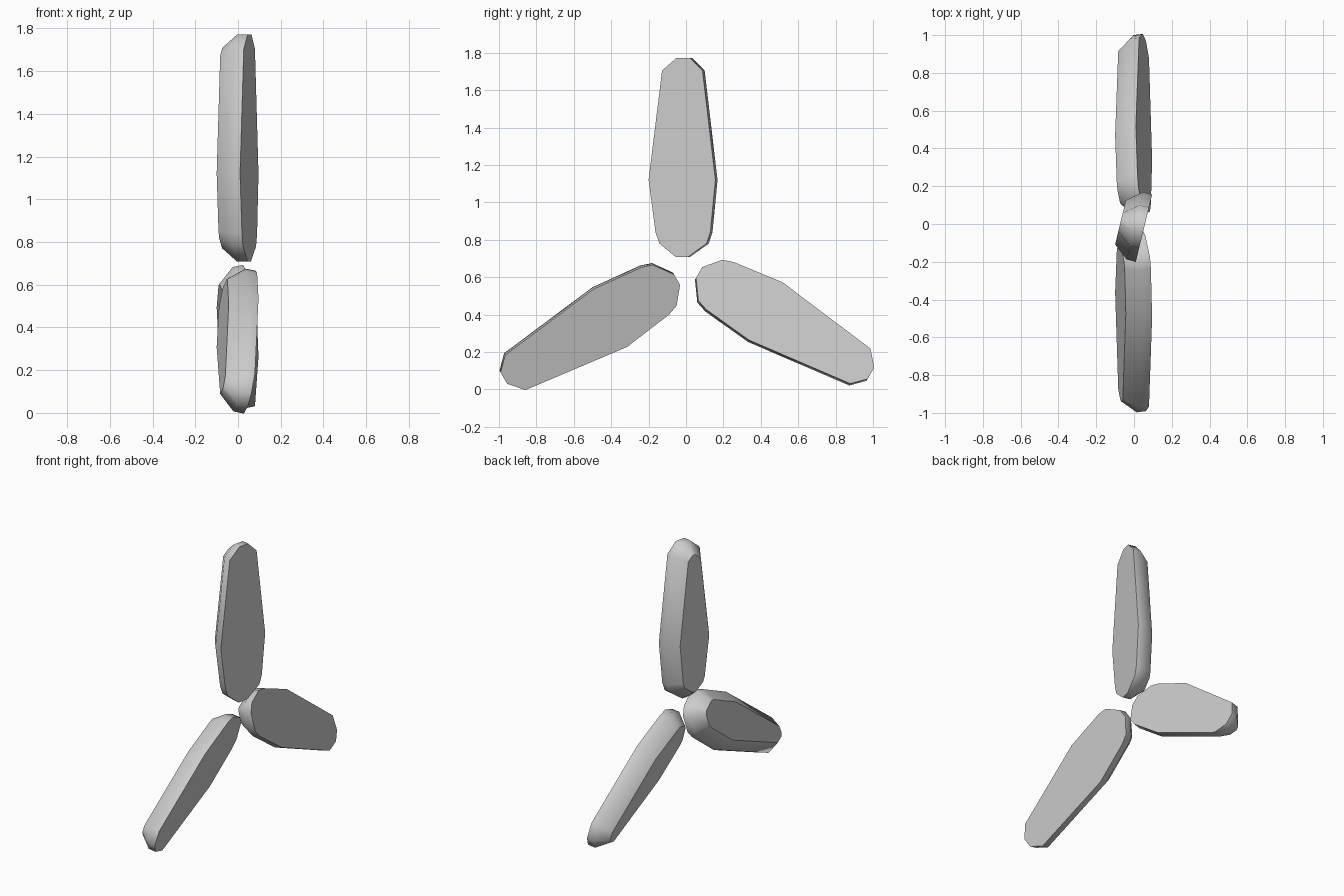
import bpy, bmesh, math
from mathutils import Matrix, Vector

cube = bpy.data.objects.get("Cube")
if cube:
    bpy.data.objects.remove(cube, do_unlink=True)

HUB_Z = 0.64
PITCH = math.radians(-13.6)
FRONT_X, RIM_DEPTH, CHAMFER_DEPTH, CHAMFER_INSET = 0.058, 0.05, 0.078, 0.063

# Blade outline (width, height), clockwise from the tip
OUTLINE = [(-0.05, 1.773), (0.02, 1.773), (0.088, 1.705), (0.157, 1.12),
           (0.13, 0.84), (0.11, 0.78), (0.01, 0.708), (-0.055, 0.708),
           (-0.142, 0.78), (-0.163, 0.84), (-0.2, 1.12), (-0.128, 1.705)]

grey = bpy.data.materials.new("blade_grey")
grey.use_nodes = True
colour = (0.6, 0.6, 0.6, 1)
grey.diffuse_color = colour
grey.node_tree.nodes["Principled BSDF"].inputs["Base Color"].default_value = colour


def blade_mesh():
    bm = bmesh.new()
    stretch = 1 / math.cos(PITCH)
    # Flat front face and straight rim
    front, back = [[bm.verts.new((x, y * stretch, z - HUB_Z)) for y, z in OUTLINE]
                   for x in (0, -RIM_DEPTH)]
    bm.faces.new(front)
    back_face = bm.faces.new(back)
    n = len(OUTLINE)
    for i in range(n):
        j = (i + 1) % n
        bm.faces.new((front[i], front[j], back[j], back[i]))
    bmesh.ops.recalc_face_normals(bm, faces=bm.faces)
    # Chamfer running to the smaller back face
    bmesh.ops.inset_region(bm, faces=[back_face], thickness=CHAMFER_INSET,
                           use_even_offset=True, use_boundary=True)
    bmesh.ops.translate(bm, verts=back_face.verts, vec=Vector((-CHAMFER_DEPTH, 0, 0)))
    # Blade pitch
    bm.transform(Matrix.Translation((FRONT_X, 0, 0)) @ Matrix.Rotation(PITCH, 4, 'Z'))
    bmesh.ops.recalc_face_normals(bm, faces=bm.faces)
    mesh = bpy.data.meshes.new("blade")
    bm.to_mesh(mesh)
    bm.free()
    mesh.materials.append(grey)
    return mesh


# Three blades around the hub axis
for k, name in enumerate(("upper_blade", "front_blade", "rear_blade")):
    blade = bpy.data.objects.new(name, blade_mesh())
    bpy.context.collection.objects.link(blade)
    blade.location.z = HUB_Z
    blade.rotation_euler.x = k * math.tau / 3
    bpy.ops.object.select_all(action='DESELECT')
    blade.select_set(True)
    bpy.context.view_layer.objects.active = blade
    bpy.ops.object.shade_smooth_by_angle(angle=math.radians(46))
